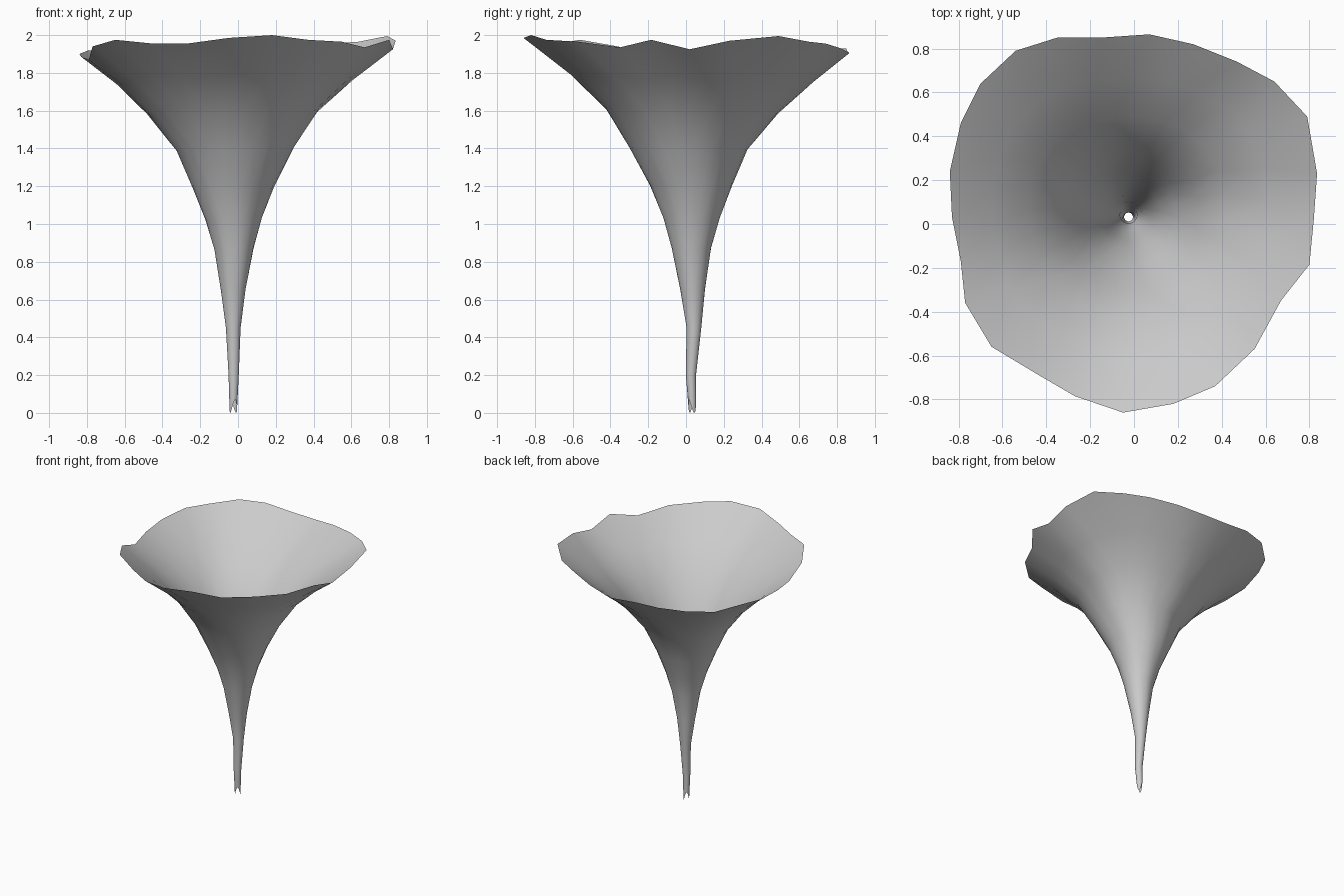
import bpy, bmesh, math
from mathutils import Vector

# Irregular outer rim, clockwise from the back: x, y, z
RIM = [(0.07, 0.865, 1.905), (0.27, 0.82, 1.93), (0.47, 0.74, 1.955), (0.64, 0.65, 1.965),
       (0.79, 0.49, 1.995), (0.835, 0.23, 1.97), (0.82, 0.02, 1.925), (0.80, -0.185, 1.975),
       (0.67, -0.35, 1.935), (0.55, -0.57, 1.965), (0.37, -0.74, 1.975), (0.18, -0.82, 2.0),
       (-0.05, -0.86, 1.985), (-0.27, -0.785, 1.955), (-0.45, -0.68, 1.955), (-0.65, -0.56, 1.975),
       (-0.77, -0.36, 1.94), (-0.79, -0.17, 1.87), (-0.83, 0.03, 1.885), (-0.84, 0.24, 1.90),
       (-0.79, 0.46, 1.92), (-0.70, 0.64, 1.91), (-0.54, 0.79, 1.93), (-0.35, 0.85, 1.93),
       (-0.15, 0.85, 1.92)]

# Funnel sections: z, centre x, centre y, radius, share of rim waviness, twist in degrees
RINGS = [(0.035, -0.025, 0.032, 0.020, 0, 90), (0.20, -0.023, 0.026, 0.027, 0, 80),
         (0.45, -0.025, 0.042, 0.039, 0, 70), (0.65, -0.025, 0.035, 0.065, 0.1, 60),
         (0.87, -0.020, 0.028, 0.104, 0.15, 50), (1.03, -0.020, 0.028, 0.150, 0.2, 40),
         (1.20, -0.020, 0.025, 0.218, 0.25, 30), (1.40, -0.010, 0.012, 0.314, 0.3, 20),
         (1.60, -0.020, 0.030, 0.460, 0.4, 12), (1.77, -0.015, 0.030, 0.640, 0.5, 5)]

MEAN_R = sum(math.hypot(x, y) for x, y, z in RIM) / len(RIM)
MEAN_Z = sum(p[2] for p in RIM) / len(RIM)

bm = bmesh.new()
rings = []
for k, (z, cx, cy, r, wave, twist) in enumerate(RINGS):
    ring = []
    for i, (x, y, rz) in enumerate(RIM):
        a = math.atan2(y, x) + math.radians(twist)
        rr = r * (1 + wave * (math.hypot(x, y) / MEAN_R - 1))
        dz = wave * (rz - MEAN_Z)
        if k == 0:  # ragged tip
            dz = 0.035 * math.sin(2 * math.tau * i / len(RIM))
        ring.append(bm.verts.new((cx + rr * math.cos(a), cy + rr * math.sin(a), z + dz)))
    rings.append(ring)
rings.append([bm.verts.new(p) for p in RIM])

# Skin between neighbouring rings
n = len(RIM)
for lo, hi in zip(rings, rings[1:]):
    for i in range(n):
        j = (i + 1) % n
        bm.faces.new((lo[j], lo[i], hi[i], hi[j])).smooth = True

mesh = bpy.data.meshes.new("twisting_funnel")
bm.to_mesh(mesh)
bm.free()
funnel = bpy.data.objects.new("twisting_funnel", mesh)
bpy.context.collection.objects.link(funnel)
